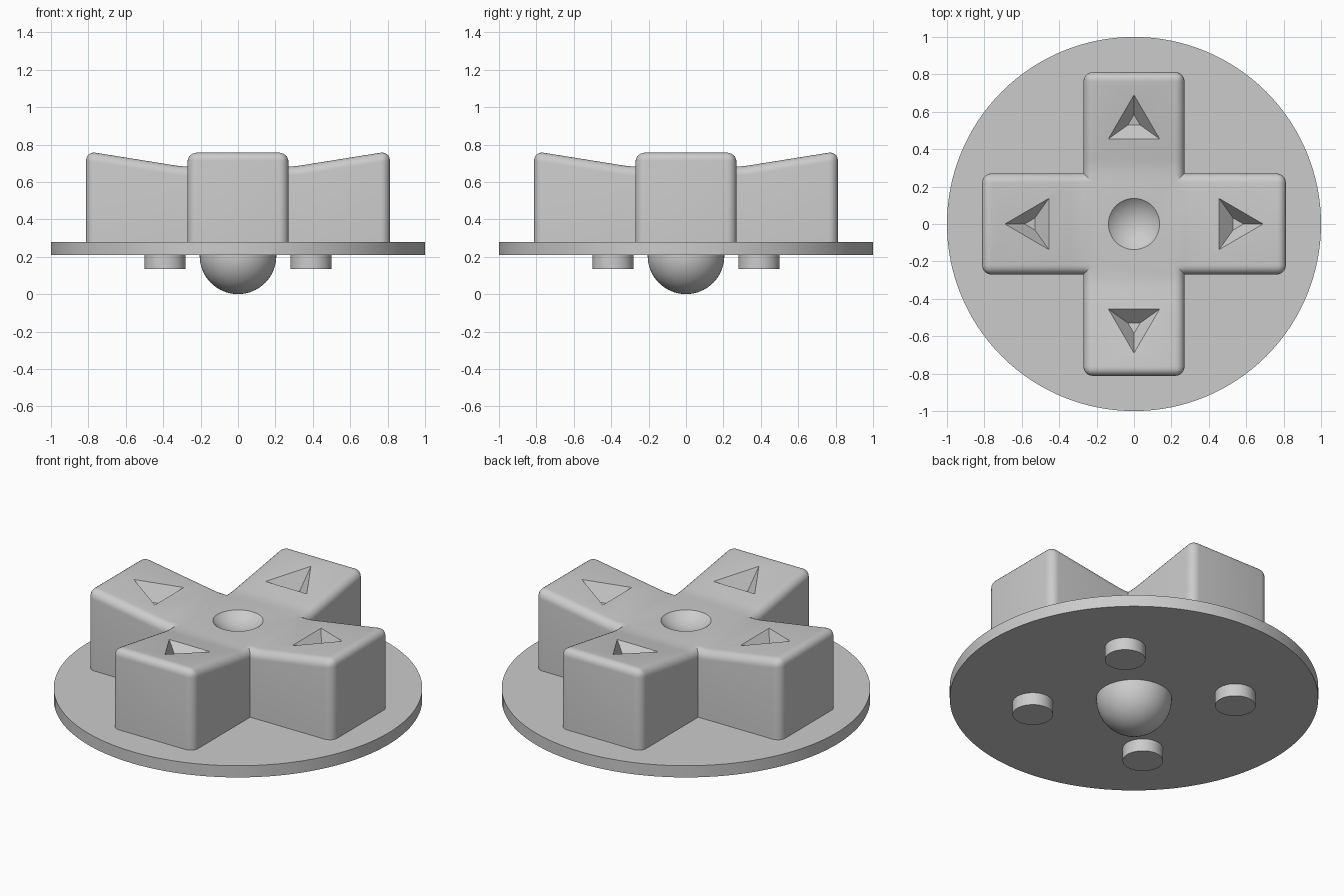
import bpy, bmesh, math
from mathutils import Matrix, Vector

cube = bpy.data.objects.get("Cube")
if cube:
    bpy.data.objects.remove(cube, do_unlink=True)

grey = bpy.data.materials.new("plain_grey")
grey.use_nodes = True
colour = (0.6, 0.6, 0.6, 1)
grey.diffuse_color = colour
grey.node_tree.nodes["Principled BSDF"].inputs["Base Color"].default_value = colour

HALF, REACH, TOP = 0.27, 0.812, 0.683   # cross half width, arm reach, centre height
SLOPE, BLEND = 0.16, 0.07               # rise of each arm and its curved start


def finish(name, bm):
    bmesh.ops.recalc_face_normals(bm, faces=bm.faces)
    mesh = bpy.data.meshes.new(name)
    bm.to_mesh(mesh)
    bm.free()
    obj = bpy.data.objects.new(name, mesh)
    bpy.context.collection.objects.link(obj)
    mesh.materials.append(grey)
    return obj


def smooth(obj):
    bpy.ops.object.select_all(action='DESELECT')
    obj.select_set(True)
    bpy.context.view_layer.objects.active = obj
    bpy.ops.object.shade_smooth_by_angle(angle=math.radians(30))


def cylinder(name, x, y, radius, low, high, sides):
    bm = bmesh.new()
    bmesh.ops.create_cone(bm, cap_ends=True, segments=sides, radius1=radius, radius2=radius,
                          depth=high - low, matrix=Matrix.Translation((x, y, (low + high) / 2)))
    smooth(finish(name, bm))


def rise(r):
    t = r - HALF
    if t <= 0:
        return 0
    return SLOPE * (t * t / (2 * BLEND) if t < BLEND else t - BLEND / 2)


def cut(target, cutter):
    mod = target.modifiers.new("cut", 'BOOLEAN')
    mod.operation, mod.solver, mod.object = 'DIFFERENCE', 'EXACT', cutter
    bpy.context.view_layer.objects.active = target
    bpy.ops.object.modifier_apply(modifier=mod.name)
    bpy.data.objects.remove(cutter, do_unlink=True)


# Round base plate, rocker ball and contact pegs
cylinder("base_plate", 0, 0, 1.0, 0.21, 0.28, 128)
for sx, side in ((1, "left"), (-1, "right")):
    for sy, end in ((-1, "front"), (1, "back")):
        cylinder(f"peg_{end}_{side}", 0.39 * sx, 0.39 * sy, 0.11, 0.135, 0.22, 48)

bm = bmesh.new()
bmesh.ops.create_uvsphere(bm, u_segments=64, v_segments=32, radius=0.205,
                          matrix=Matrix.Translation((0, 0, 0.205)))
bmesh.ops.bisect_plane(bm, geom=bm.verts[:] + bm.edges[:] + bm.faces[:],
                       plane_co=(0, 0, 0.22), plane_no=(0, 0, 1), clear_outer=True)
bmesh.ops.holes_fill(bm, edges=[e for e in bm.edges if e.is_boundary])
smooth(finish("rocker_ball", bm))

# Cross: extruded outline with rounded top and outer corners
bm = bmesh.new()
outline = []
for turn in range(4):
    rot = Matrix.Rotation(turn * math.pi / 2, 3, 'Z')
    outline += [rot @ Vector(p) for p in ((REACH, -HALF, 0.25), (REACH, HALF, 0.25), (HALF, HALF, 0.25))]
floor = bm.faces.new([bm.verts.new(p) for p in outline])
roof = bmesh.ops.extrude_face_region(bm, geom=[floor], use_keep_orig=True)
bmesh.ops.translate(bm, vec=(0, 0, TOP - 0.25),
                    verts=[v for v in roof["geom"] if isinstance(v, bmesh.types.BMVert)])
bmesh.ops.recalc_face_normals(bm, faces=bm.faces)


def rounded(edge):
    a, b = (v.co for v in edge.verts)
    mid = (a + b) / 2
    upright = abs(a.z - b.z) > 0.1 and max(abs(mid.x), abs(mid.y)) > 0.5
    return upright or min(a.z, b.z) > 0.6


bmesh.ops.bevel(bm, geom=[e for e in bm.edges if rounded(e)], offset=0.05, segments=6,
                profile=0.5, affect='EDGES', clamp_overlap=True)

# Slice the arms where they curve, then raise them towards their ends
for step in range(7):
    r = HALF + 0.001 + BLEND * step / 6
    for turn in range(4):
        n = Matrix.Rotation(turn * math.pi / 2, 3, 'Z') @ Vector((1, 0, 0))
        bmesh.ops.bisect_plane(bm, geom=bm.verts[:] + bm.edges[:] + bm.faces[:],
                               plane_co=n * r, plane_no=n)
for v in bm.verts:
    if v.co.z > 0.6:
        v.co.z += rise(max(abs(v.co.x), abs(v.co.y)))
cross = finish("direction_pad", bm)

# Central finger dimple
bm = bmesh.new()
ball = 0.2
bmesh.ops.create_uvsphere(bm, u_segments=64, v_segments=48, radius=ball,
                          matrix=Matrix.Translation((0, 0, TOP + math.sqrt(ball ** 2 - 0.137 ** 2))))
cut(cross, finish("dimple_cutter", bm))

# Sunken arrow in each arm: a tapered three-sided pit following the slope
for turn in range(4):
    rot = Matrix.Rotation(turn * math.pi / 2, 3, 'Z')
    bm = bmesh.new()
    rim = [(0.455, -0.137), (0.455, 0.137), (0.69, 0)]
    pit = [(0.53, -0.032), (0.53, 0.032), (0.585, 0)]
    depth, over = 0.09, 0.2
    rings = []
    for k in (1 + over, 0):
        rings.append([bm.verts.new(rot @ Vector((px + (rx - px) * k, py + (ry - py) * k,
                      TOP + rise(px + (rx - px) * k) + depth * (k - 1))))
                      for (rx, ry), (px, py) in zip(rim, pit)])
    bm.faces.new(rings[0])
    bm.faces.new(rings[1][::-1])
    for i in range(3):
        j = (i + 1) % 3
        bm.faces.new((rings[0][i], rings[1][i], rings[1][j], rings[0][j]))
    cut(cross, finish("arrow_cutter", bm))
smooth(cross)
